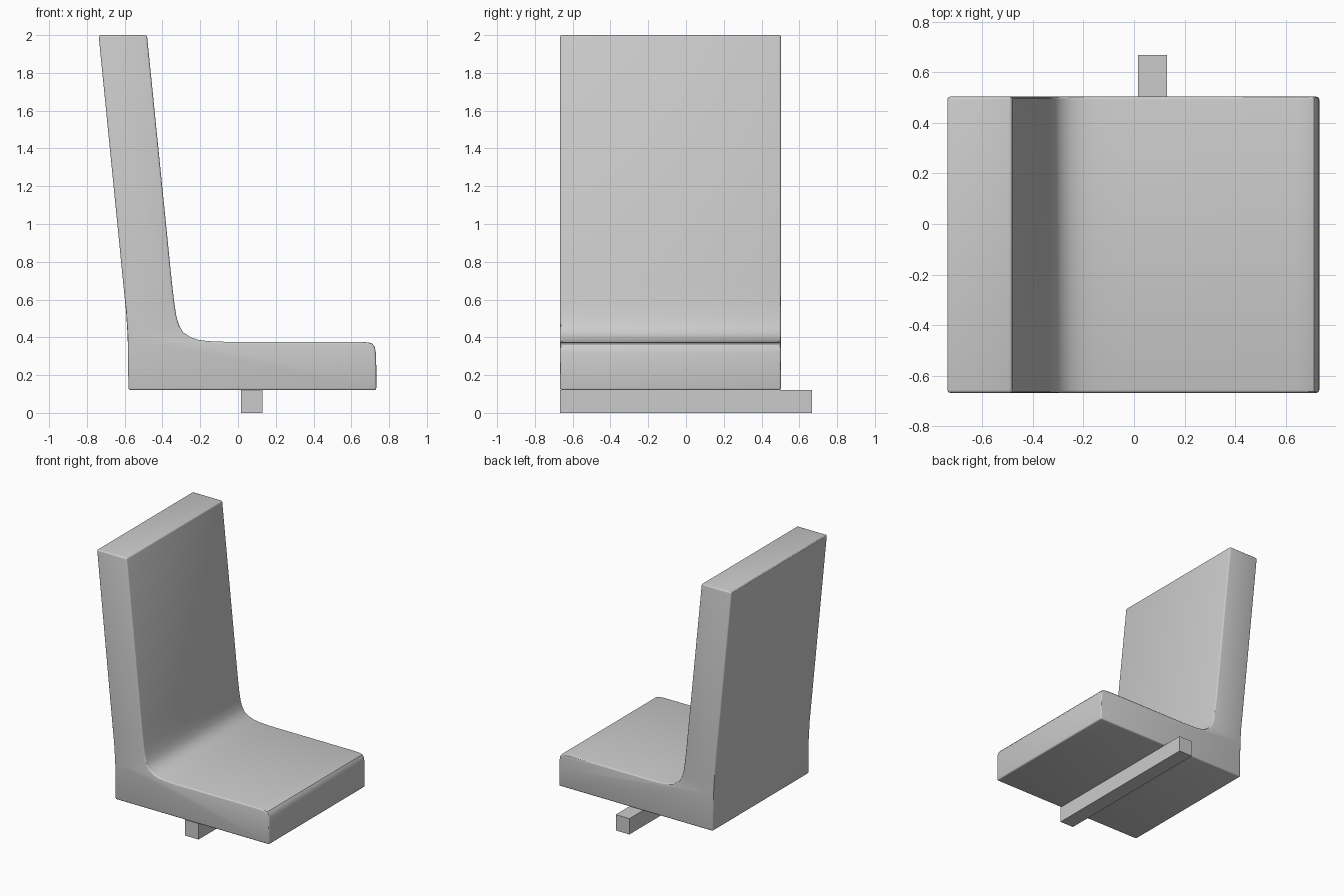
import bpy, bmesh
from math import radians

if "Cube" in bpy.data.objects:
    bpy.data.objects.remove(bpy.data.objects["Cube"])

# Side profile of the one-piece seat and backrest (x, z)
PROFILE = [(-0.58, 0.12), (0.732, 0.12), (0.732, 0.25), (0.73, 0.32), (0.724, 0.35),
           (0.712, 0.366), (0.69, 0.373), (0.64, 0.376), (-0.06, 0.376), (-0.16, 0.38),
           (-0.21, 0.387), (-0.25, 0.4), (-0.29, 0.426), (-0.312, 0.463), (-0.326, 0.51),
           (-0.337, 0.58), (-0.35, 0.69), (-0.482, 2.0), (-0.738, 2.0),
           (-0.605, 0.66), (-0.592, 0.53), (-0.584, 0.4)]
Y0, Y1 = -0.667, 0.503


def add_object(name, bm):
    bmesh.ops.recalc_face_normals(bm, faces=bm.faces)
    mesh = bpy.data.meshes.new(name)
    bm.to_mesh(mesh)
    bm.free()
    obj = bpy.data.objects.new(name, mesh)
    bpy.context.collection.objects.link(obj)
    return obj


# Seat shell: extrude the profile, soften all sharp edges
bm = bmesh.new()
cap = bm.faces.new([bm.verts.new((x, Y0, z)) for x, z in PROFILE])
ext = bmesh.ops.extrude_face_region(bm, geom=[cap])
moved = [g for g in ext["geom"] if isinstance(g, bmesh.types.BMVert)]
bmesh.ops.translate(bm, verts=moved, vec=(0, Y1 - Y0, 0))
bmesh.ops.recalc_face_normals(bm, faces=bm.faces)
sharp = [e for e in bm.edges if e.calc_face_angle(0) > radians(50)]
bmesh.ops.bevel(bm, geom=sharp, offset=0.011, offset_type='OFFSET', segments=3,
                profile=0.5, affect='EDGES', clamp_overlap=True)
seat = add_object("seat_and_backrest", bm)
bpy.context.view_layer.objects.active = seat
seat.select_set(True)
bpy.ops.object.shade_smooth_by_angle(angle=radians(30))

# Square support bar under the seat
bm = bmesh.new()
bmesh.ops.create_cube(bm, size=1)
bmesh.ops.scale(bm, vec=(0.116, 1.334, 0.122), verts=bm.verts)
bmesh.ops.translate(bm, vec=(0.073, 0, 0.061), verts=bm.verts)
add_object("support_bar", bm)
